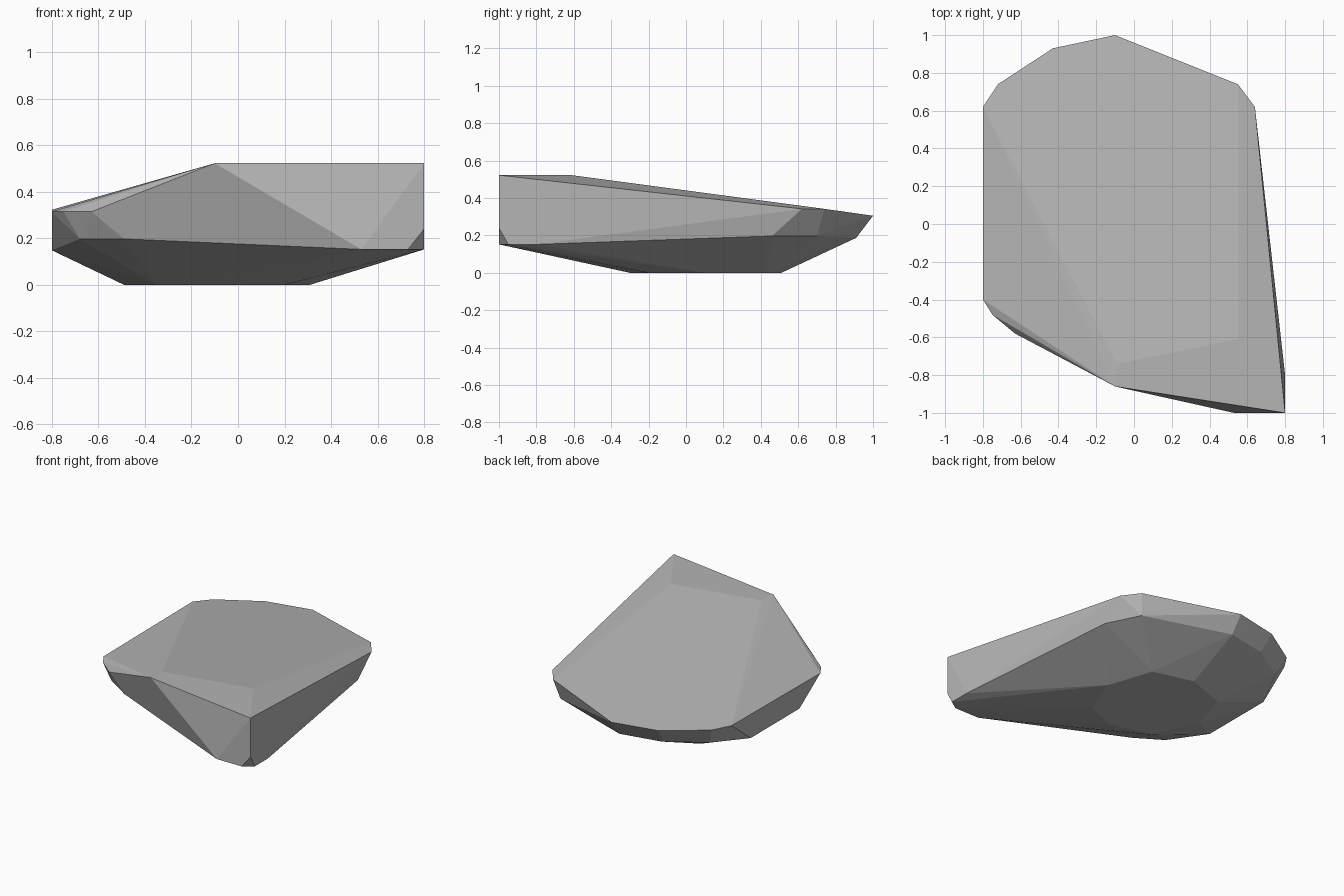
import bpy
import bmesh


def remove_default_cube():
    cube = bpy.data.objects.get("Cube")
    if cube is not None:
        bpy.data.objects.remove(cube, do_unlink=True)


def make_material(name, colour):
    material = bpy.data.materials.new(name)
    material.use_nodes = True
    material.diffuse_color = colour
    shader = material.node_tree.nodes["Principled BSDF"]
    shader.inputs["Base Color"].default_value = colour
    shader.inputs["Roughness"].default_value = 0.9
    return material


def add_corners(bm, height, outline):
    """Add one level of corners, all at the same height."""
    for x, y in outline:
        bm.verts.new((x, y, height))


def make_hull_object(name, levels, material):
    """Wrap stacked levels of corners in one faceted convex shell."""
    bm = bmesh.new()
    for height, outline in levels:
        add_corners(bm, height, outline)
    hull = bmesh.ops.convex_hull(bm, input=bm.verts[:], use_existing_faces=False)
    # Corners that ended up inside the shell are not needed
    unused = [item for item in hull["geom_interior"] + hull["geom_unused"]
              if isinstance(item, bmesh.types.BMVert) and not item.link_faces]
    bmesh.ops.delete(bm, geom=list(set(unused)), context="VERTS")
    bmesh.ops.dissolve_limit(bm, angle_limit=0.01, verts=bm.verts[:], edges=bm.edges[:])
    bmesh.ops.recalc_face_normals(bm, faces=bm.faces[:])
    mesh = bpy.data.meshes.new(name)
    bm.to_mesh(mesh)
    bm.free()
    mesh.materials.append(material)
    rock = bpy.data.objects.new(name, mesh)
    bpy.context.collection.objects.link(rock)
    return rock


# Flat underside
base = [(-.49, .1), (-.35, -.22), (-.03, -.3), (.2, -.2),
        (.31, .1), (.2, .43), (-.1, .51), (-.4, .4)]

# Lower ridge: left flank, front right corner, then the rest of the rim
left_flank = [(-.8, -.16), (-.8, .4)]
front_corner = [(.53, -1), (.73, -1), (.8, -.95), (.8, -.8)]
back_ridge = [(-.1, .91), (-.4, .85), (-.67, .68)]
side_ridge = [(.64, .46), (.52, .7), (-.49, -.6), (-.68, -.48)]
corner_chip = [(.8, -1)]

# Upper rim, falling away towards the back and left
back_tip = [(-.1, 1), (-.43, .93)]
left_rim = [(-.8, -.4), (-.75, -.48), (-.63, -.58), (-.72, .74)]
left_back = [(-.8, .62)]
right_rim = [(.55, .74), (.64, .62)]

# Raised flat crown at the front
crown = [(-.1, -.86), (-.09, -.74), (.55, -.61), (.8, -1)]

remove_default_cube()
stone = make_material("grey stone", (.46, .46, .46, 1))
make_hull_object("rock", [
    (0, base),
    (.148, left_flank),
    (.152, front_corner),
    (.187, back_ridge),
    (.197, side_ridge),
    (.24, corner_chip),
    (.305, back_tip),
    (.314, left_rim),
    (.322, left_back),
    (.342, right_rim),
    (.522, crown),
], stone)
